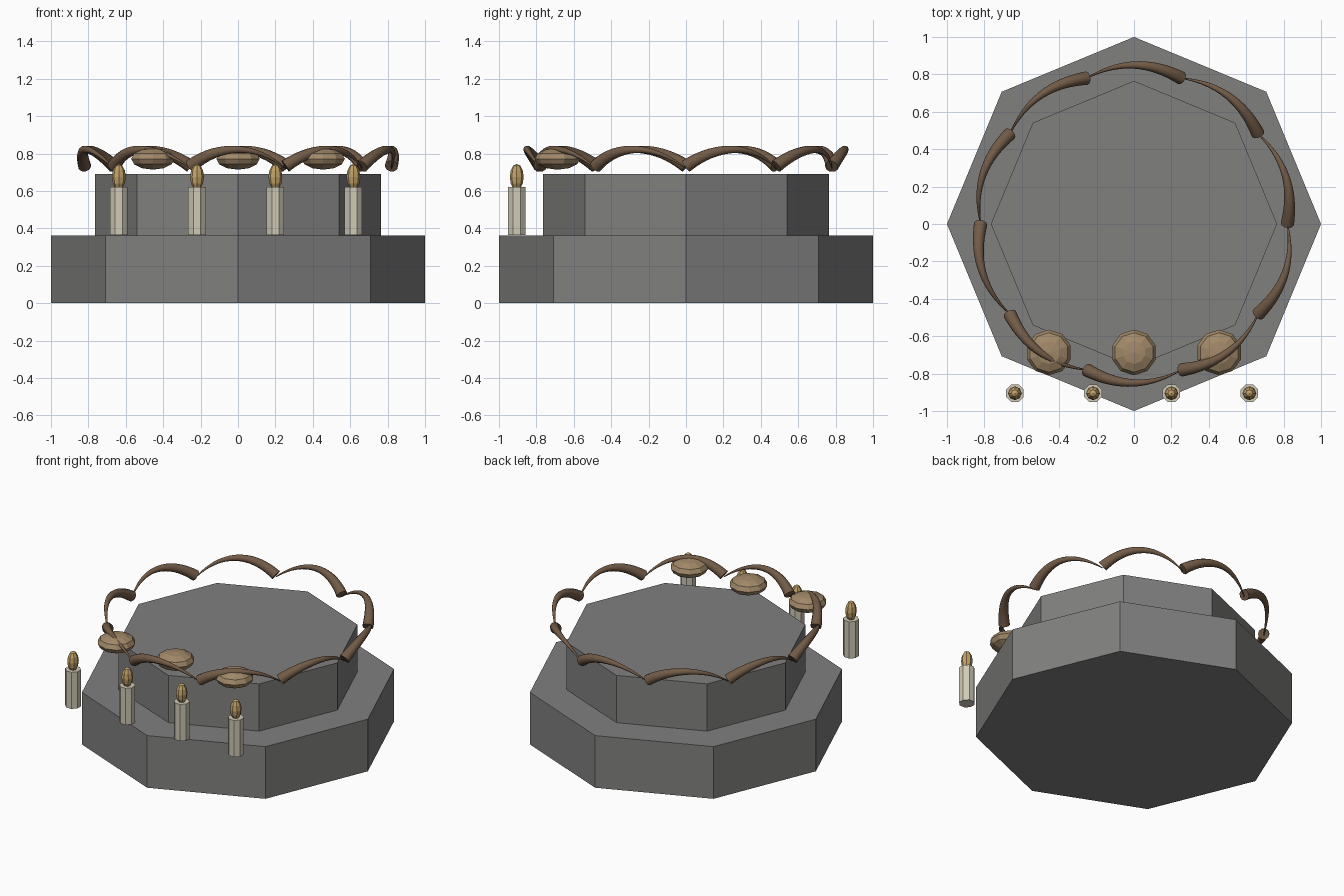
import bpy, bmesh, math
from mathutils import Vector, Matrix

if "Cube" in bpy.data.objects:
    bpy.data.objects.remove(bpy.data.objects["Cube"])


def material(name, color):
    m = bpy.data.materials.new(name)
    m.diffuse_color = (*color, 1)
    m.use_nodes = True
    m.node_tree.nodes["Principled BSDF"].inputs["Base Color"].default_value = m.diffuse_color
    return m


STONE = material("grey stone", (0.215, 0.215, 0.212))
WAX = material("cream wax", (0.63, 0.59, 0.47))
FLAME = material("golden flame", (0.55, 0.36, 0.14))
BREAD = material("tan crust", (0.36, 0.25, 0.14))
VINE = material("brown vine", (0.17, 0.105, 0.062))


def finish(bm, name, mat):
    bmesh.ops.recalc_face_normals(bm, faces=bm.faces)
    mesh = bpy.data.meshes.new(name)
    bm.to_mesh(mesh)
    bm.free()
    mesh.materials.append(mat)
    ob = bpy.data.objects.new(name, mesh)
    bpy.context.collection.objects.link(ob)
    return ob


def prism(name, sides, radius, z0, z1, mat, x=0, y=0, turn=0):
    bm = bmesh.new()
    place = Matrix.Translation((x, y, (z0 + z1) / 2)) @ Matrix.Rotation(turn, 4, 'Z')
    bmesh.ops.create_cone(bm, cap_ends=True, segments=sides, radius1=radius,
                          radius2=radius, depth=z1 - z0, matrix=place)
    return finish(bm, name, mat)


def ellipsoid(name, sides, rings, center, radius, half_height, mat):
    bm = bmesh.new()
    place = Matrix.Translation(center) @ Matrix.Diagonal((radius, radius, half_height, 1))
    bmesh.ops.create_uvsphere(bm, u_segments=sides, v_segments=rings, radius=1, matrix=place)
    return finish(bm, name, mat)


# Two stepped octagonal tiers
prism("lower_tier", 8, 1.0, 0, 0.363, STONE)
prism("upper_tier", 8, 0.765, 0.363, 0.692, STONE)

# Candles along the front
for i, x in enumerate((-0.637, -0.219, 0.2, 0.617)):
    prism(f"candle_{i}", 8, 0.051, 0.365, 0.62, WAX, x, -0.905, math.pi / 8)
    ellipsoid(f"flame_{i}", 8, 6, (x, -0.905, 0.675), 0.037, 0.07, FLAME)

# Round loaves on the upper step
for i, x in enumerate((-0.455, 0, 0.455)):
    ellipsoid(f"loaf_{i}", 10, 6, (x, -0.687, 0.772), 0.122, 0.058, BREAD)


def vine_point(a0, t):
    a = a0 + t * math.radians(36)
    bow = math.sin(math.pi * t)
    r = 0.82 + 0.03 * bow
    z = 0.733 + 0.095 * (1 - (2 * t - 1) ** 2) - 0.012 * t
    return Vector((r * math.cos(a), r * math.sin(a), z))


# Garland of tapering arched vines
STEPS, SIDES = 16, 10
for k in range(10):
    a0 = math.radians(36 * k)
    bm = bmesh.new()
    rings = []
    for s in range(STEPS + 1):
        t = s / STEPS
        p = vine_point(a0, t)
        tangent = (vine_point(a0, t + 0.01) - vine_point(a0, t - 0.01)).normalized()
        side = tangent.cross(Vector((0, 0, 1))).normalized()
        up = side.cross(tangent)
        r = 0.033 * (1 - t) + 0.003
        rings.append([bm.verts.new(p + r * (math.cos(q) * side + math.sin(q) * up))
                      for q in (2 * math.pi * j / SIDES for j in range(SIDES))])
    for a, b in zip(rings, rings[1:]):
        for j in range(SIDES):
            n = (j + 1) % SIDES
            bm.faces.new((a[j], a[n], b[n], b[j]))
    bm.faces.new(rings[0])
    bm.faces.new(rings[-1])
    ob = finish(bm, f"garland_vine_{k}", VINE)
    bpy.context.view_layer.objects.active = ob
    ob.select_set(True)
    bpy.ops.object.shade_smooth_by_angle(angle=math.radians(50))
    ob.select_set(False)
